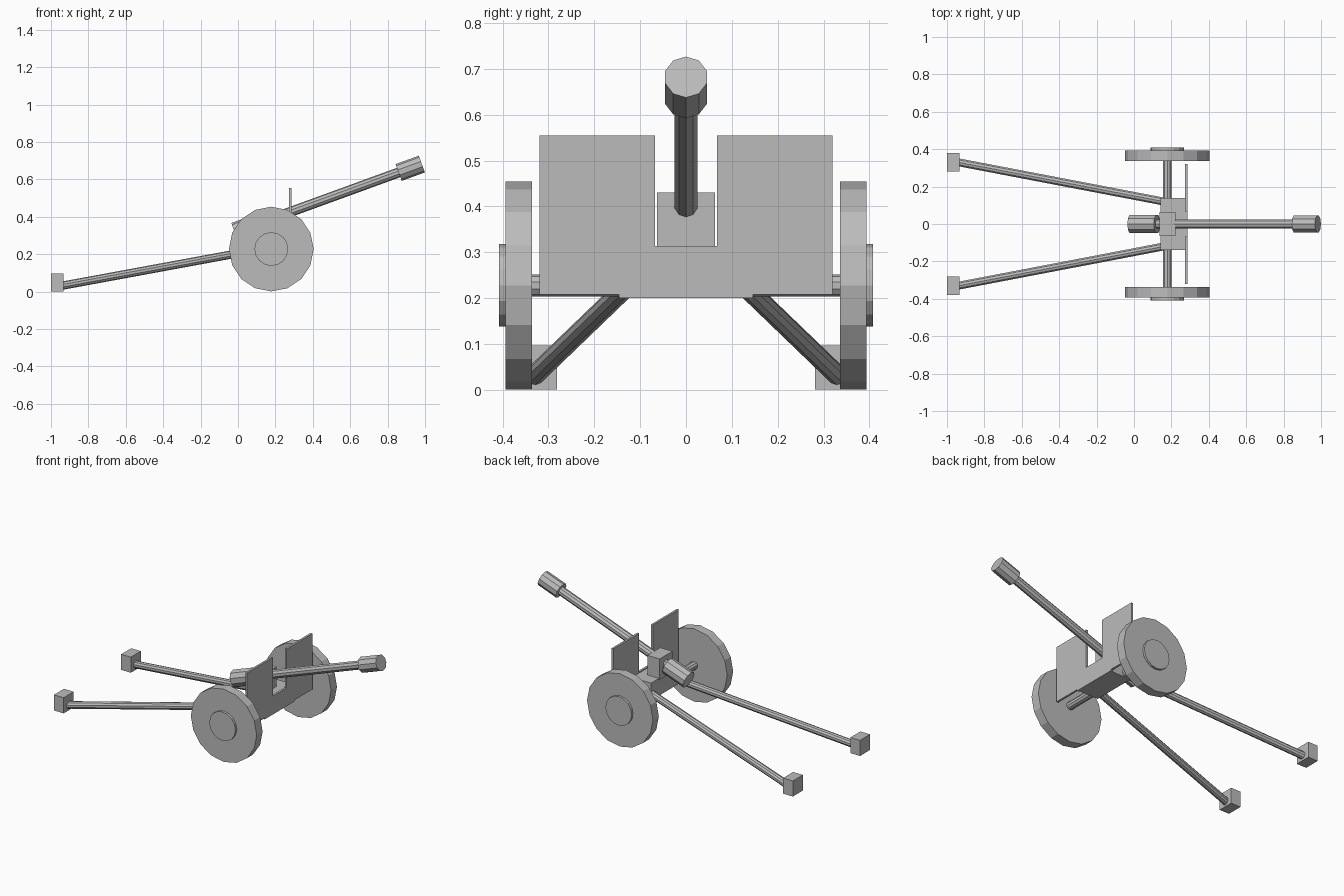
import bpy
import bmesh
import math
from mathutils import Vector

cube = bpy.data.objects.get("Cube")
if cube:
    bpy.data.objects.remove(cube, do_unlink=True)

grey = bpy.data.materials.new("plain grey")
grey.use_nodes = True
grey.diffuse_color = (0.5, 0.5, 0.5, 1)
grey.node_tree.nodes["Principled BSDF"].inputs["Base Color"].default_value = (0.5, 0.5, 0.5, 1)


def finish(name, bm):
    bmesh.ops.recalc_face_normals(bm, faces=bm.faces[:])
    mesh = bpy.data.meshes.new(name)
    bm.to_mesh(mesh)
    bm.free()
    mesh.materials.append(grey)
    obj = bpy.data.objects.new(name, mesh)
    bpy.context.scene.collection.objects.link(obj)
    return obj


def rod(name, start, end, radius, sides):
    """Flat-sided cylinder between two points, with a corner on top."""
    start, end = Vector(start), Vector(end)
    axis = (end - start).normalized()
    side = axis.cross(Vector((0, 0, 1))).normalized()
    up = side.cross(axis)
    bm = bmesh.new()
    ends = []
    for centre in (start, end):
        ring = []
        for i in range(sides):
            a = math.tau * i / sides
            ring.append(bm.verts.new(centre + radius * (up * math.cos(a) + side * math.sin(a))))
        bm.faces.new(ring)
        ends.append(ring)
    for i in range(sides):
        j = (i + 1) % sides
        bm.faces.new((ends[0][i], ends[0][j], ends[1][j], ends[1][i]))
    return finish(name, bm)


def box(name, low, high):
    low, high = Vector(low), Vector(high)
    bm = bmesh.new()
    bmesh.ops.create_cube(bm, size=1)
    for v in bm.verts:
        v.co = (low + high) / 2 + v.co * (high - low)
    return finish(name, bm)


# Wheels, hubs, trail legs and feet on both sides
AXLE_X, AXLE_Z = 0.178, 0.2275
for label, s in (("left", -1), ("right", 1)):
    rod(label + "_wheel", (AXLE_X, s * 0.336, AXLE_Z), (AXLE_X, s * 0.394, AXLE_Z), 0.2265, 16)
    rod(label + "_hub", (AXLE_X, s * 0.37, AXLE_Z), (AXLE_X, s * 0.408, AXLE_Z), 0.09, 16)
    rod(label + "_trail", (0.17, s * 0.118, 0.236), (-0.955, s * 0.333, 0.029), 0.022, 10)
    ys = sorted((s * 0.281, s * 0.379))
    box(label + "_foot", (-1, ys[0], 0), (-0.933, ys[1], 0.097))

# Axle and carriage
rod("axle", (AXLE_X, -0.35, AXLE_Z), (AXLE_X, 0.35, AXLE_Z), 0.024, 10)
box("carriage_block", (0.142, -0.14, 0.2), (0.277, 0.14, 0.308))
box("cradle", (0.137, -0.063, 0.3), (0.222, 0.063, 0.43))

# Notched shield plate, extruded from its outline
outline = [(-0.32, 0.208), (-0.146, 0.208), (-0.146, 0.2), (0.146, 0.2), (0.146, 0.208),
           (0.32, 0.208), (0.32, 0.555), (0.068, 0.555), (0.068, 0.314),
           (-0.068, 0.314), (-0.068, 0.555), (-0.32, 0.555)]
bm = bmesh.new()
plate = bm.faces.new([bm.verts.new((0.274, y, z)) for y, z in outline])
moved = bmesh.ops.extrude_face_region(bm, geom=[plate], use_keep_orig=True)["geom"]
bmesh.ops.translate(bm, vec=(0.013, 0, 0), verts=[g for g in moved if isinstance(g, bmesh.types.BMVert)])
finish("shield", bm)

# Barrel group along one raised axis
muzzle = Vector((0.983, 0, 0.682))
aim = Vector((math.cos(math.radians(20)), 0, math.sin(math.radians(20))))
rod("barrel", muzzle - aim * 0.96, muzzle - aim * 0.06, 0.0265, 10)
rod("muzzle_brake", muzzle - aim * 0.132, muzzle, 0.0476, 10)
rod("breech", muzzle - aim * 1.065, muzzle - aim * 0.915, 0.052, 10)
